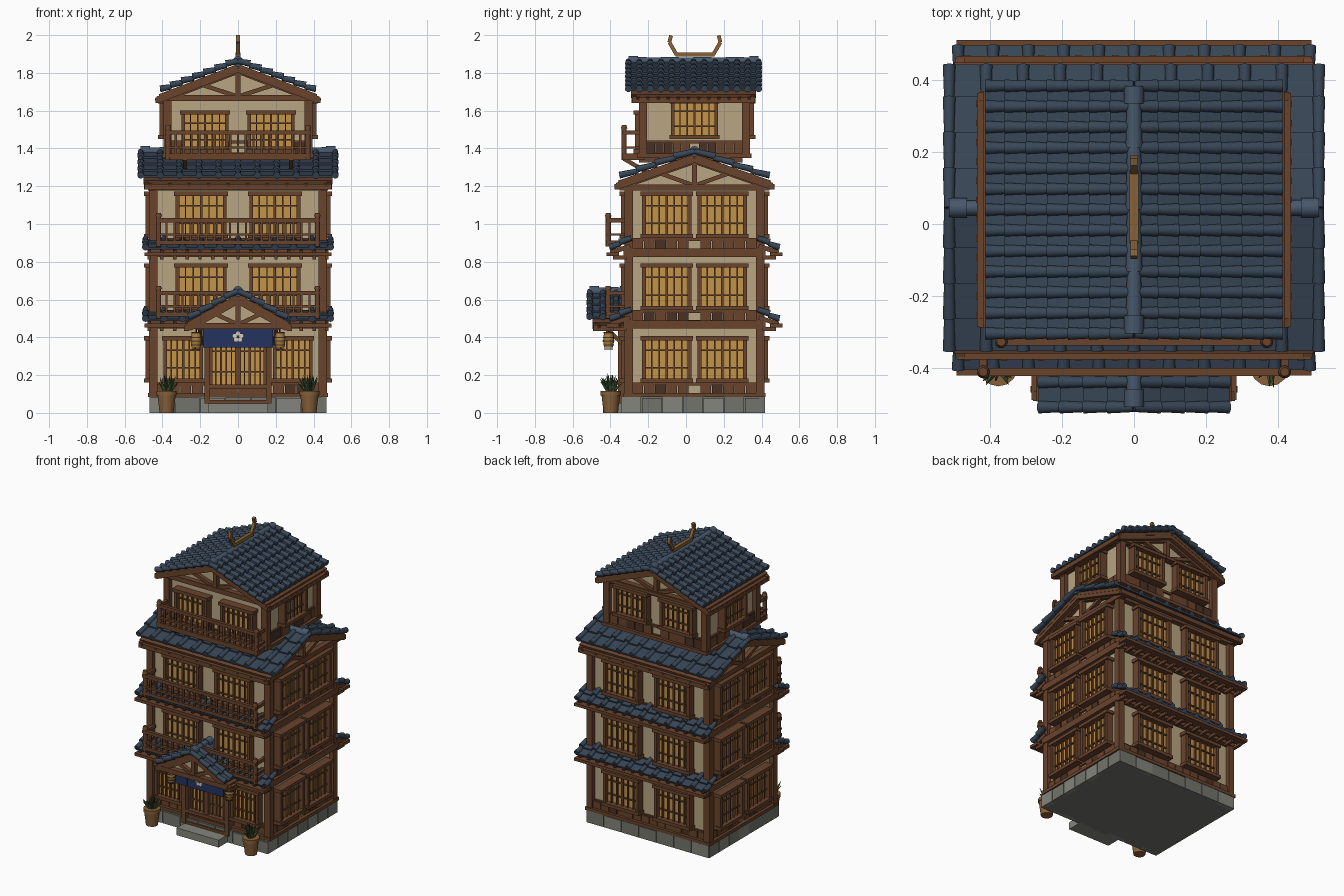
import bpy, bmesh, random
from math import pi, cos, sin
from mathutils import Matrix, Vector

if "Cube" in bpy.data.objects:
    bpy.data.objects.remove(bpy.data.objects["Cube"])

random.seed(4)
I = Matrix.Identity(4)
T = Matrix.Translation
COL = dict(wall='B8A582', wood='69432C', dark='4A3022', tile='384656', cap='47576A', glow='C4934A',
           stone='85857D', stone2='74746D', cloth='25335E', petal='D8CDB0', gold='8A6234', clay='87603A',
           leaf='3C5232', paper='A8803F')
MATS, P = {}, {}
for k, h in COL.items():
    MATS[k] = bpy.data.materials.new(k)
    MATS[k].diffuse_color = [((int(h[i:i + 2], 16) / 255 + .055) / 1.055) ** 2.4 for i in (0, 2, 4)] + [1]


def part(n, m):
    if n not in P:
        P[n] = (bmesh.new(), m)
    return P[n][0]


def box(n, m, x0, x1, y0, y1, z0, z1, M=I):
    s = (abs(x1 - x0), abs(y1 - y0), abs(z1 - z0), 1)
    c = T(((x0 + x1) / 2, (y0 + y1) / 2, (z0 + z1) / 2))
    bmesh.ops.create_cube(part(n, m), size=1, matrix=M @ c @ Matrix.Diagonal(s))


def beam(n, m, p, q, w, h, M=I):
    p, q = Vector(p), Vector(q)
    R = (q - p).to_track_quat('X', 'Z').to_matrix().to_4x4()
    bmesh.ops.create_cube(part(n, m), size=1,
                          matrix=M @ T((p + q) / 2) @ R @ Matrix.Diagonal(((q - p).length, w, h, 1)))


def rod(n, m, p, q, r1, r2, M=I, seg=14):
    p, q = Vector(p), Vector(q)
    R = (q - p).to_track_quat('Z', 'Y').to_matrix().to_4x4()
    bmesh.ops.create_cone(part(n, m), cap_ends=True, segments=seg, radius1=r1, radius2=r2,
                          depth=(q - p).length, matrix=M @ T((p + q) / 2) @ R)


def prism(n, m, pts, y0, y1, M=I):
    bm = part(n, m)
    a, b = ([bm.verts.new(M @ Vector((x, y, z))) for x, z in pts] for y in (y0, y1))
    bm.faces.new(a)
    bm.faces.new(b[::-1])
    for i in range(len(pts)):
        j = (i + 1) % len(pts)
        bm.faces.new((a[i], b[i], b[j], a[j]))


def tiles(n, M, top, along, down, nc, nr):
    # overlapping pans with round ribs between the columns
    lift = Vector((0, 0, .012))
    for j in range(nr):
        d0, d1 = down * (j / nr), down * (min(j + 1.1, nr) / nr) + lift
        for i in range(nc + 1):
            c = top + along * (i / nc)
            rod(n, 'tile', c + d0 + lift * .6, c + d1 + lift * .6, .014, .018, M)
            if i < nc:
                c = c + along * (.5 / nc)
                beam(n, 'tile', c + d0, c + d1, along.length / nc * .98, .012, M)


def gable_roof(n, M, L, S, zr, ze, zb, nc, nr, gw, gl):
    # ridge along local y; gw / gl = gable wall half width / half length
    tr = n + '_timber'
    at = lambda x, dz: zr - (zr - ze) * abs(x) / S + dz
    for s in (-1, 1):
        tiles(n + '_tiles', M, Vector((0, -L, zr)), Vector((0, 2 * L, 0)),
              Vector((s * S * .97, 0, (ze - zr) * .97)), nc, nr)
        beam(tr, 'wood', (0, 0, zr - .018), (s * S * .98, 0, at(S * .98, -.018)), 2 * L - .03, .02, M)
        box(tr, 'wood', s * S - .013, s * S + .013, -L + .02, L - .02, ze - .052, ze - .022, M)
        for k in range(nc):
            y = -L + .05 + (2 * L - .1) * k / max(nc - 1, 1)
            beam(tr, 'wood', (s * gw * .9, y, at(gw * .9, -.038)), (s * (S + .012), y, ze - .04), .018, .022, M)
        for e in (-1, 1):
            y = e * (L - .03)
            beam(tr, 'wood', (0, y, zr - .035), (s * S, y, ze - .035), .026, .036, M)
            y = e * (gl + .014)
            beam(tr, 'wood', (0, y, zb + .01), (s * S * .5, y, at(S * .5, -.03)), .026, .022, M)
            beam(tr, 'wood', (0, y, zr - .045), (s * S * .95, y, at(S * .95, -.045)), .03, .03, M)
    for e in (-1, 1):
        y = e * (gl + .016)
        box(tr, 'wood', -S * .97, S * .97, y - .02, y + .02, zb - .015, zb + .017, M)
        box(tr, 'wood', -.014, .014, y - .017, y + .017, zb, zr - .02, M)
        rod(n + '_ridge', 'cap', (0, e * L, zr + .006), (0, e * (L - .05), zr + .006), .028, .028, M)
    for k in range(max(2, round(L * 12))):
        s = 2 * L / max(2, round(L * 12))
        rod(n + '_ridge', 'cap', (0, -L + k * s, zr + .006), (0, -L + (k + 1) * s, zr + .006), .024, .02, M)
    prism(n + '_gable_wall', 'wall', [(-gw, zb), (gw, zb), (gw, at(gw, -.025)), (0, zr - .025),
                                      (-gw, at(gw, -.025))], -gl, gl, M)


def window(n, M, d, u, hw, z0, z1, cols=5):
    # d = distance of the wall face; outward is local -y
    f = n + '_frames'
    box(n + '_panes', 'glow', u - hw, u + hw, -d, -d - .02, z0, z1, M)
    for k in range(1, cols + 1):
        x, w = u - hw + 2 * hw * k / (cols + 1), .006 if k == (cols + 1) // 2 else .0035
        box(f, 'wood', x - w, x + w, -d, -d - .034, z0, z1, M)
    for t in (.3, .72):
        z = z0 + (z1 - z0) * t
        box(f, 'wood', u - hw, u + hw, -d, -d - .03, z - .004, z + .004, M)
    for s in (-1, 1):
        box(f, 'wood', u + s * hw - .01, u + s * hw + .01, -d, -d - .05, z0 - .01, z1 + .01, M)
    for z in (z0, z1):
        box(f, 'wood', u - hw - .018, u + hw + .018, -d, -d - .058, z - .011, z + .011, M)


def boards(n, M, d, hw, z0, z1, count, skip=0):
    # wainscot of mixed boards
    w = 2 * hw / count
    for k in range(count):
        u = -hw + (k + .5) * w
        if abs(u) > skip:
            m = random.choice(('wood', 'wood', 'dark'))
            box(n + '_boards_' + m, m, u - w * .47, u + w * .47, -d, -d - random.uniform(.014, .02), z0, z1, M)
    for z in (z0, z1):
        box(n + '_rails', 'wood', -hw, hw, -d, -d - .012, z - .008, z + .008, M)


def sides(cy, a, b):
    # front, right, back, left: matrix, wall distance, half width
    return [(T((0, cy, 0)) @ Matrix.Rotation(k * pi / 2, 4, 'Z'), (b, a)[k % 2], (a, b)[k % 2]) for k in range(4)]


def storey(n, cy, a, b, z0, z1):
    box(n + '_walls', 'wall', -a, a, cy - b, cy + b, z0, z1)
    for sx in (-1, 1):
        for sy in (-1, 1):
            x, y = sx * (a + .008), cy + sy * (b + .008)
            box(n + '_posts', 'wood', x - .022, x + .022, y - .022, y + .022, z0, z1)
    for M, d, hw in sides(cy, a, b):
        for z in (z0, z1 - .022):
            box(n + '_beams', 'wood', -hw - .036, hw + .036, -d + .01, -d - .036, z, z + .022, M)


def railing(n, hw, yf, yw, z0, z1, count):
    for s in (-1, 1):
        rod(n, 'wood', (s * hw, yf, z0 - .01), (s * hw, yf, z1), .014, .014)
        rod(n, 'wood', (s * hw, yf, z1), (s * hw, yf, z1 + .018), .018, .012)
    for z, h in ((z0 + .012, .022), (z0 + .055, .012), (z1 - .02, .022)):
        beam(n, 'wood', (-hw - .015, yf, z), (hw + .015, yf, z), .022, h)
        for s in (-1, 1):
            beam(n, 'wood', (s * hw, yf, z), (s * hw, yw, z), .02, h)
    for k in range(1, count):
        x = -hw + 2 * hw * k / count
        box(n, 'wood', x - .006, x + .006, yf - .006, yf + .006, z0, z1 - .02)


CY = .045
# stone base and step
box('base', 'stone2', -.46, .46, -.335, .41, 0, .083)
for M, d, hw in sides(.037, .46, .373):
    n = 7
    for k in range(n):
        m = random.choice(('stone', 'stone2'))
        u, w = -hw - .008 + (2 * hw + .016) * k / n, (2 * hw + .016) / n
        box('base_blocks_' + m, m, u + .002, u + w - .002, -d + .02, -d - .009, 0, random.uniform(.078, .087), M)
box('door_step', 'stone', -.16, .16, -.44, -.33, 0, .05)

# three main storeys
for f, z in enumerate((.083, .468, .848)):
    n = 'storey_%d' % (f + 1)
    storey(n, CY, .44, .34, z, (.468, .848, 1.2)[f])
    for k, (M, d, hw) in enumerate(sides(CY, .44, .34)):
        front_low = f == 0 and k == 0
        boards(n, M, d, hw - .01, z + .015, z + .07, 14 if k % 2 == 0 else 11, .18 if front_low else 0)
        for s in (-1, 1):
            u, w = ((.29, .095) if front_low else (.195, .125)) if k % 2 == 0 else (.147, .12)
            window(n + '_windows', M, d, s * u, w, z + .088, z + .312, 5)

# sliding door
F = T((0, CY, 0))
for s in (-1, 1):
    window('door', F, .345, s * .076, .07, .14, .40, 4)
    box('door_panels', 'wood', s * .002, s * .15, -.34, -.37, .06, .135, F)
    box('door_posts', 'wood', s * .15, s * .178, -.34, -.405, .05, .46, F)
box('door_posts', 'wood', -.17, .17, -.34, -.40, .05, .068, F)

# skirt roofs, front and back
for f, z in enumerate((.54, .918)):
    for k in (0, 2):
        n = 'skirt_roof_%d' % (f + 1)
        M = sides(CY, .44, .34)[k][0]
        tiles(n + '_tiles', M, Vector((-.49, -.335, z)), Vector((.98, 0, 0)), Vector((0, -.115, -.06)), 10, 2)
        box(n + '_timber', 'wood', -.495, .495, -.40, -.467, z - .088, z - .068, M)
        for i in range(15):
            x = -.47 + .94 * i / 14
            beam(n + '_timber', 'wood', (x, -.34, z - .035), (x, -.445, z - .07), .018, .024, M)
            box(n + '_timber', 'wood', x - .009, x + .009, -.36, -.432, z - .106, z - .086, M)
railing('balcony_rail_2', .42, -.412, -.31, .51, .655, 20)
railing('balcony_rail_3', .42, -.412, -.31, .89, 1.04, 20)

# main roof with gables to the sides
gable_roof('main_roof', F @ Matrix.Rotation(pi / 2, 4, 'Z'), .515, .41, 1.378, 1.235, 1.193, 10, 4, .34, .44)

# top storey, its balcony and roof
storey('top_storey', CY, .365, .265, 1.35, 1.68)
for k, (M, d, hw) in enumerate(sides(CY, .365, .265)):
    boards('top_storey', M, d, hw - .01, 1.37, 1.435, 11)
    zs = (1.385, 1.59) if k == 0 else (1.46, 1.65)
    for u in ((-.175, .175) if k % 2 == 0 else (0,)):
        window('top_storey_windows', M, d, u, .115, *zs, 5)
railing('top_balcony_rail', .37, -.328, -.22, 1.35, 1.505, 18)
box('top_balcony_deck', 'wood', -.385, .385, -.338, -.22, 1.34, 1.355)
for x in (-.28, .28):
    beam('top_balcony_braces', 'wood', (x, -.328, 1.345), (x, -.2, 1.27), .022, .022)
    box('top_balcony_braces', 'wood', x - .011, x + .011, -.25, .3, 1.325, 1.352)
gable_roof('top_roof', T((0, .04, 0)), .345, .425, 1.855, 1.692, 1.665, 12, 7, .37, .262)

# horned ridge ornament
pts = [(.0975, 1.897), (.135, 1.962), (.126, 1.998)]
beam('ridge_ornament', 'gold', (0, -.055, 1.897), (0, .15, 1.897), .024, .022)
for s in (-1, 1):
    for (a, z), (b, w) in zip(pts, pts[1:]):
        beam('ridge_ornament', 'gold', (0, .047 + s * a, z), (0, .047 + s * b, w), .02, .02)

# entrance porch, curtain and lanterns
gable_roof('porch_roof', T((0, -.405, 0)), .105, .272, .637, .485, .458, 3, 4, .22, .055)
for s in (-1, 1):
    box('porch_brackets', 'wood', s * .185, s * .215, -.47, -.3, .44, .465)
    beam('porch_brackets', 'wood', (s * .2, -.42, .445), (s * .2, -.33, .36), .022, .022)
    x, y = s * .222, -.41
    rod('lanterns', 'paper', (x, y, .345), (x, y, .38), .023, .029)
    rod('lanterns', 'paper', (x, y, .38), (x, y, .425), .029, .024)
    for z, r in ((.338, .024), (.36, .028), (.38, .031), (.40, .029), (.424, .026)):
        rod('lantern_rings', 'dark', (x, y, z - .003), (x, y, z + .003), r, r)
    rod('lantern_rings', 'dark', (x, y, .425), (x, y, .46), .004, .004)
for k in range(4):
    box('door_curtain', 'cloth', -.185 + k * .0925 + .001, -.185 + (k + 1) * .0925 - .001, -.412, -.42, .345, .445)
for k in range(5):
    a = pi / 2 + k * 2 * pi / 5
    c = (.018 * cos(a), .402 + .018 * sin(a))
    rod('curtain_flower', 'petal', (c[0], -.418, c[1]), (c[0], -.424, c[1]), .011, .011)

# potted plants
for s in (-1, 1):
    x, y = s * .378, -.398
    rod('pots', 'clay', (x, y, 0), (x, y, .1), .038, .05)
    rod('pots', 'clay', (x, y, .092), (x, y, .115), .054, .054)
    for k in range(26):
        a, r = random.uniform(0, 2 * pi), random.uniform(.012, .062)
        h = random.uniform(.15, .215 - r * .4)
        rod('plants', 'leaf', (x + .2 * r * cos(a), y + .2 * r * sin(a), .11),
            (x + r * cos(a), y + r * sin(a), h), .011, .001, seg=4)

# turn the collected parts into objects
for n, (bm, m) in P.items():
    bmesh.ops.recalc_face_normals(bm, faces=bm.faces)
    me = bpy.data.meshes.new(n)
    bm.to_mesh(me)
    bm.free()
    me.materials.append(MATS[m])
    ob = bpy.data.objects.new(n, me)
    bpy.context.collection.objects.link(ob)
    ob.select_set(True)
    bpy.context.view_layer.objects.active = ob
bpy.ops.object.shade_smooth_by_angle()

for m in bpy.data.materials:
    if m.users and not m.is_grease_pencil:
        m.use_nodes = True
        m.node_tree.nodes["Principled BSDF"].inputs["Base Color"].default_value = m.diffuse_color
